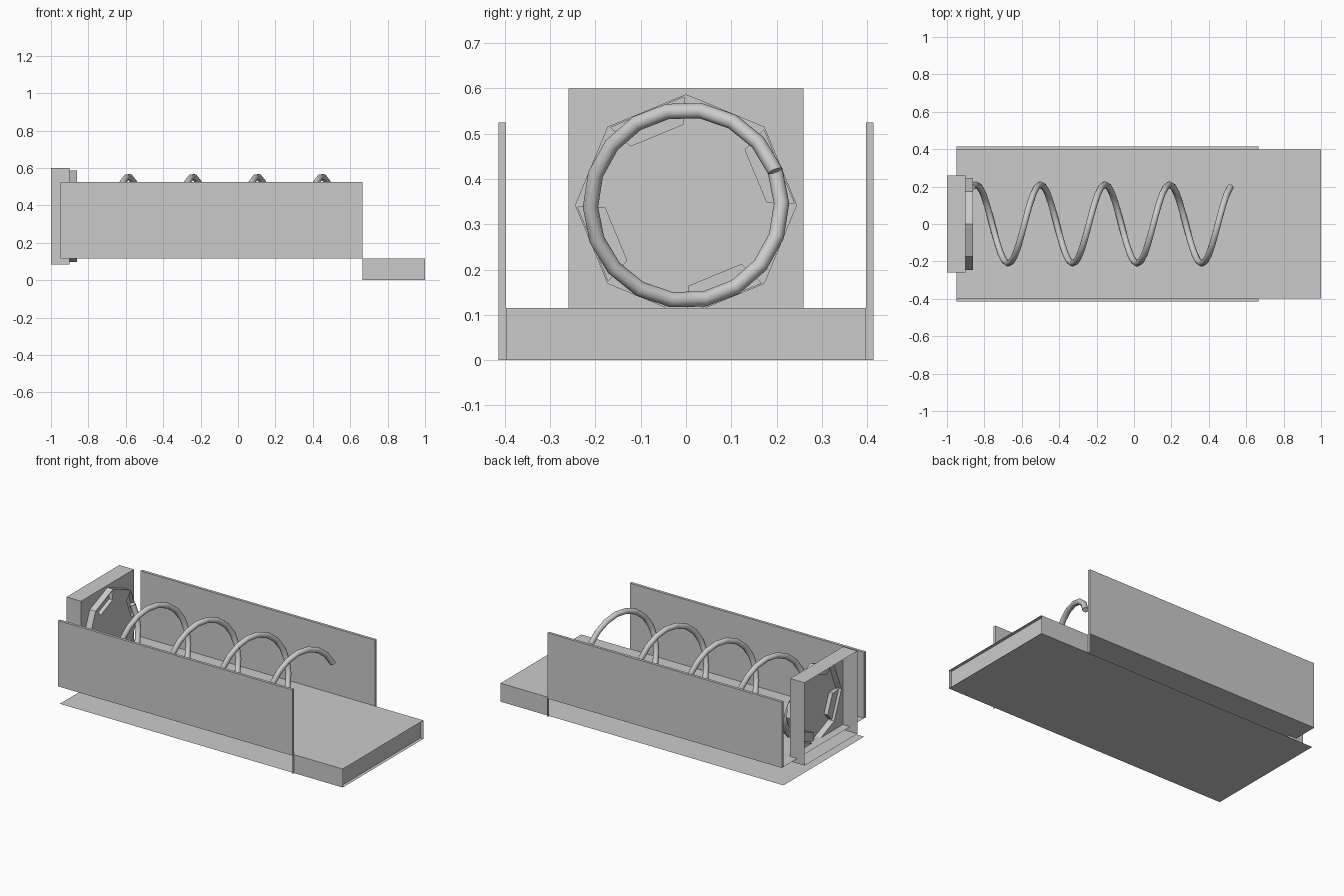
import bpy, bmesh
from math import sin, cos, tau, radians

if "Cube" in bpy.data.objects:
    bpy.data.objects.remove(bpy.data.objects["Cube"])

X_BACK, X_WALL, X_TIP = -0.95, 0.665, 1.0
W_IN, W_OUT = 0.397, 0.414
Z_FLOOR, Z_TOP = 0.115, 0.525
AXIS_Z = 0.342


def finish(bm, name, fix=True):
    if fix:
        bmesh.ops.recalc_face_normals(bm, faces=bm.faces)
    me = bpy.data.meshes.new(name)
    bm.to_mesh(me)
    bm.free()
    ob = bpy.data.objects.new(name, me)
    bpy.context.collection.objects.link(ob)
    return ob


def face(bm, pts):
    return bm.faces.new([bm.verts.new(p) for p in pts])


def bridge(bm, a, b):
    n = len(a)
    return [bm.faces.new((a[i], a[(i + 1) % n], b[(i + 1) % n], b[i])) for i in range(n)]


# tray: top and bottom sheets open at the back, closed nose with recessed label panel
bm = bmesh.new()
for z in (0, Z_FLOOR):
    pts = [(X_BACK, -W_IN, z), (X_TIP, -W_IN, z), (X_TIP, W_IN, z), (X_BACK, W_IN, z)]
    face(bm, pts if z else pts[::-1])
for s in (-1, 1):
    y = s * W_IN
    pts = [(X_WALL, y, 0), (X_TIP, y, 0), (X_TIP, y, Z_FLOOR), (X_WALL, y, Z_FLOOR)]
    face(bm, pts if s < 0 else pts[::-1])
nose = face(bm, [(X_TIP, -W_IN, 0), (X_TIP, W_IN, 0),
                 (X_TIP, W_IN, Z_FLOOR), (X_TIP, -W_IN, Z_FLOOR)])
bmesh.ops.inset_individual(bm, faces=[nose], thickness=0.015)
panel = bmesh.ops.extrude_discrete_faces(bm, faces=[nose])["faces"]
bmesh.ops.translate(bm, verts=panel[0].verts, vec=(-0.02, 0, 0))
bmesh.ops.remove_doubles(bm, verts=bm.verts, dist=1e-5)
finish(bm, "tray", fix=False)

# side walls, each with a front edge strip reaching the ground
for side, s in (("right", -1), ("left", 1)):
    bm = bmesh.new()
    bmesh.ops.create_cube(bm, size=1)
    for v in bm.verts:
        v.co.x = X_BACK if v.co.x < 0 else X_WALL
        v.co.y = s * (W_IN if v.co.y < 0 else W_OUT)
        v.co.z = Z_FLOOR if v.co.z < 0 else Z_TOP
    bmesh.ops.recalc_face_normals(bm, faces=bm.faces)
    a, b = sorted((s * W_IN, s * W_OUT))
    face(bm, [(X_WALL, a, 0), (X_WALL, b, 0), (X_WALL, b, Z_FLOOR), (X_WALL, a, Z_FLOOR)])
    finish(bm, side + "_wall", fix=False)

# motor housing: open-backed box with an octagonal drive hub on its front
bm = bmesh.new()


def square(x):
    return [bm.verts.new((x, 0.26 * round(cos(i * tau / 8)),
                          AXIS_Z + 0.258 * round(sin(i * tau / 8)))) for i in range(8)]


def octagon(x, r):
    return [bm.verts.new((x, r * cos(i * tau / 8), AXIS_Z + r * sin(i * tau / 8)))
            for i in range(8)]


rings = [square(-1.0), square(-0.9), octagon(-0.9, 0.245),
         octagon(-0.86, 0.245), octagon(-0.86, 0.175)]
for a, b in zip(rings, rings[1:]):
    last = bridge(bm, a, b)
bm.faces.new(rings[-1])
bmesh.ops.recalc_face_normals(bm, faces=bm.faces)
if last[0].normal.x < 0:
    bmesh.ops.reverse_faces(bm, faces=bm.faces)
# four slots on alternate hub segments
slots = last[0::2]
bmesh.ops.inset_individual(bm, faces=slots, thickness=0.007)
for f in bmesh.ops.extrude_discrete_faces(bm, faces=slots)["faces"]:
    bmesh.ops.translate(bm, verts=f.verts, vec=(-0.025, 0, 0))
bmesh.ops.remove_doubles(bm, verts=bm.verts, dist=1e-5)
finish(bm, "motor_housing", fix=False)

# spiral coil: helix swept by a small round section
R, TUBE, PITCH, STEPS, SIDES = 0.211, 0.017, 0.345, 18, 10
bm = bmesh.new()
prev = None
count = STEPS * 4
for k in range(count + 1):
    x = 0.515 - (count - k) * PITCH / STEPS
    t = radians(21) + (count - k) * tau / STEPS
    slope = PITCH / (tau * R)
    n = (1 + slope * slope) ** 0.5
    ring = []
    for j in range(SIDES):
        p = j * tau / SIDES
        rad, bi = TUBE * cos(p), TUBE * sin(p)
        # radial direction plus the direction square to the helix tangent
        dx, dt = bi / n, bi * slope / n
        ring.append(bm.verts.new((x + dx, (R + rad) * cos(t) - dt * sin(t),
                                  AXIS_Z + (R + rad) * sin(t) + dt * cos(t))))
    if prev:
        bridge(bm, prev, ring)
    else:
        bm.faces.new(ring)
    prev = ring
bm.faces.new(prev)
coil = finish(bm, "spiral_coil")
bpy.context.view_layer.objects.active = coil
coil.select_set(True)
bpy.ops.object.shade_smooth_by_angle(angle=radians(50))
